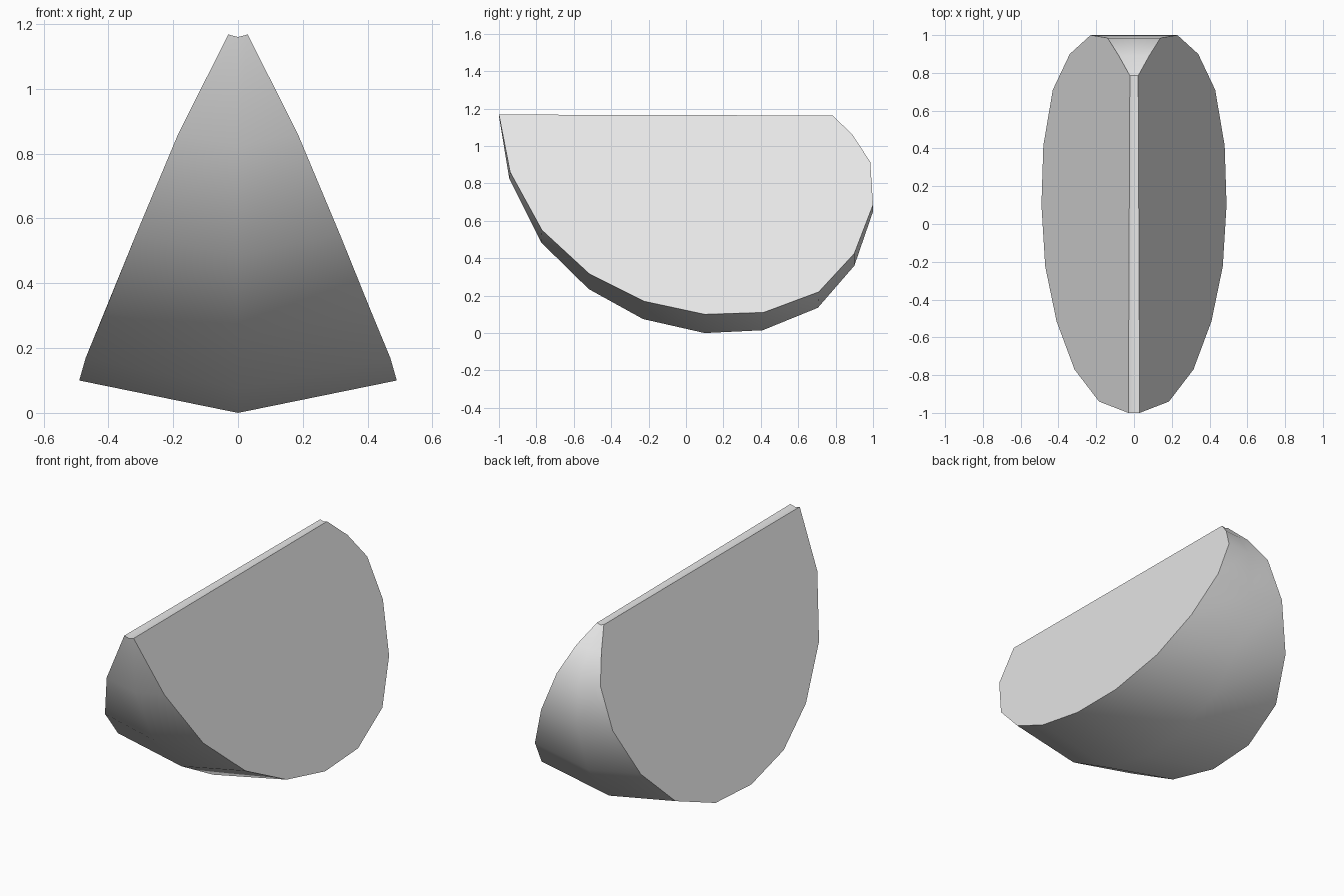
import bpy, bmesh, math

cube = bpy.data.objects.get("Cube")
if cube:
    bpy.data.objects.remove(cube, do_unlink=True)

# One plain grey material
grey = bpy.data.materials.new("light_grey")
grey.use_nodes = True
colour = (0.8, 0.8, 0.8, 1)
grey.diffuse_color = colour
grey.node_tree.nodes["Principled BSDF"].inputs["Base Color"].default_value = colour

# Rind stations from front tip to back tip:
# (half width, edge y, edge z, middle y, middle z)
STATIONS = [
    (0.03, -1.00, 1.168, -1.00, 1.16),
    (0.185, -0.94, 0.86, -0.945, 0.825),
    (0.315, -0.77, 0.55, -0.775, 0.485),
    (0.41, -0.515, 0.315, -0.52, 0.235),
    (0.47, -0.225, 0.17, -0.23, 0.075),
    (0.49, 0.10, 0.10, 0.10, 0.0),
    (0.48, 0.415, 0.11, 0.41, 0.015),
    (0.43, 0.71, 0.22, 0.705, 0.135),
    (0.34, 0.90, 0.425, 0.90, 0.36),
    (0.23, 1.00, 0.685, 1.00, 0.65),
    (0.14, 0.985, 0.915, 0.985, 0.91),
    (0.08, 0.89, 1.06, 0.89, 1.055),
    (0.022, 0.785, 1.163, 0.785, 1.157),
]

bm = bmesh.new()
left, middle, right = [], [], []
for w, ye, ze, ym, zm in STATIONS:
    left.append(bm.verts.new((w, ye, ze)))
    middle.append(bm.verts.new((0, ym, zm)))
    right.append(bm.verts.new((-w, ye, ze)))

# Curved rind, plus the narrow top strip that closes the loop
count = len(STATIONS)
for i in range(count):
    j = (i + 1) % count
    bm.faces.new((left[i], left[j], middle[j], middle[i]))
    bm.faces.new((middle[i], middle[j], right[j], right[i]))

# Two flat cut sides
bm.faces.new(left)
bm.faces.new(right)
bmesh.ops.recalc_face_normals(bm, faces=bm.faces)

mesh = bpy.data.meshes.new("wedge")
bm.to_mesh(mesh)
bm.free()
mesh.materials.append(grey)
wedge = bpy.data.objects.new("wedge", mesh)
bpy.context.collection.objects.link(wedge)

# Smooth rind, sharp rims
bpy.ops.object.select_all(action="DESELECT")
wedge.select_set(True)
bpy.context.view_layer.objects.active = wedge
bpy.ops.object.shade_smooth_by_angle(angle=math.radians(35))
